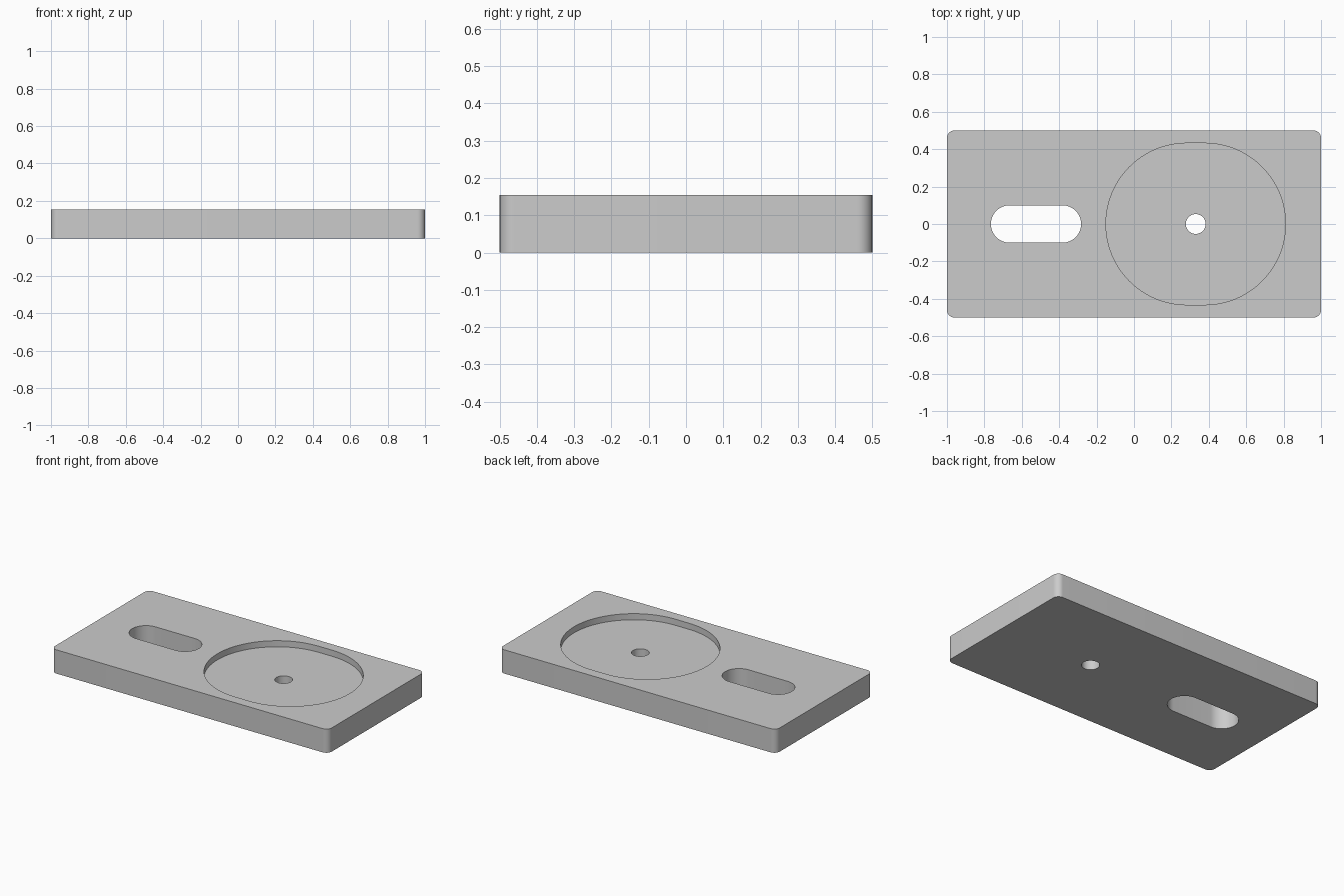
import bpy, bmesh
from math import pi, cos, sin

cube = bpy.data.objects.get("Cube")
if cube:
    bpy.data.objects.remove(cube, do_unlink=True)

HEIGHT = 0.155
POCKET_DEPTH = 0.04

grey = bpy.data.materials.new("plain_grey")
grey.use_nodes = True
colour = (0.6, 0.6, 0.6, 1)
grey.diffuse_color = colour
grey.node_tree.nodes["Principled BSDF"].inputs["Base Color"].default_value = colour


def rounded_prism(name, centre_x, half_x, half_y, radius, z0, z1, steps):
    """Extruded rounded rectangle; also makes slots and cylinders."""
    bm = bmesh.new()
    outline = []
    for corner, (sx, sy) in enumerate([(1, 1), (-1, 1), (-1, -1), (1, -1)]):
        for i in range(steps + 1):
            a = (corner + i / steps) * pi / 2
            outline.append(bm.verts.new((
                centre_x + sx * (half_x - radius) + radius * cos(a),
                sy * (half_y - radius) + radius * sin(a), z0)))
    bmesh.ops.remove_doubles(bm, verts=outline, dist=1e-5)
    bottom = bm.faces.new(list(bm.verts))
    top = bmesh.ops.extrude_face_region(bm, geom=[bottom])["geom"]
    for v in top:
        if isinstance(v, bmesh.types.BMVert):
            v.co.z = z1
    bmesh.ops.recalc_face_normals(bm, faces=bm.faces)
    mesh = bpy.data.meshes.new(name)
    bm.to_mesh(mesh)
    bm.free()
    mesh.materials.append(grey)
    obj = bpy.data.objects.new(name, mesh)
    bpy.context.collection.objects.link(obj)
    return obj


# Plate with rounded vertical corners
plate = rounded_prism("base_plate", 0, 1, 0.5, 0.04, 0, HEIGHT, 12)

# Through slot, shallow recess and centre hole
cutters = [
    rounded_prism("slot_cutter", -0.524, 0.241, 0.1, 0.1, -0.1, 0.3, 16),
    rounded_prism("recess_cutter", 0.33, 0.48, 0.432, 0.432,
                  HEIGHT - POCKET_DEPTH, 0.3, 32),
    rounded_prism("hole_cutter", 0.33, 0.053, 0.053, 0.053, -0.1, 0.25, 12),
]

bpy.ops.object.select_all(action="DESELECT")
plate.select_set(True)
bpy.context.view_layer.objects.active = plate
for cutter in cutters:
    cutter.hide_render = True
    cut = plate.modifiers.new(cutter.name, "BOOLEAN")
    cut.operation = "DIFFERENCE"
    cut.solver = "EXACT"
    cut.object = cutter
    bpy.ops.object.modifier_apply(modifier=cut.name)
    bpy.data.objects.remove(cutter, do_unlink=True)

bpy.ops.object.shade_smooth_by_angle(angle=pi / 6)
